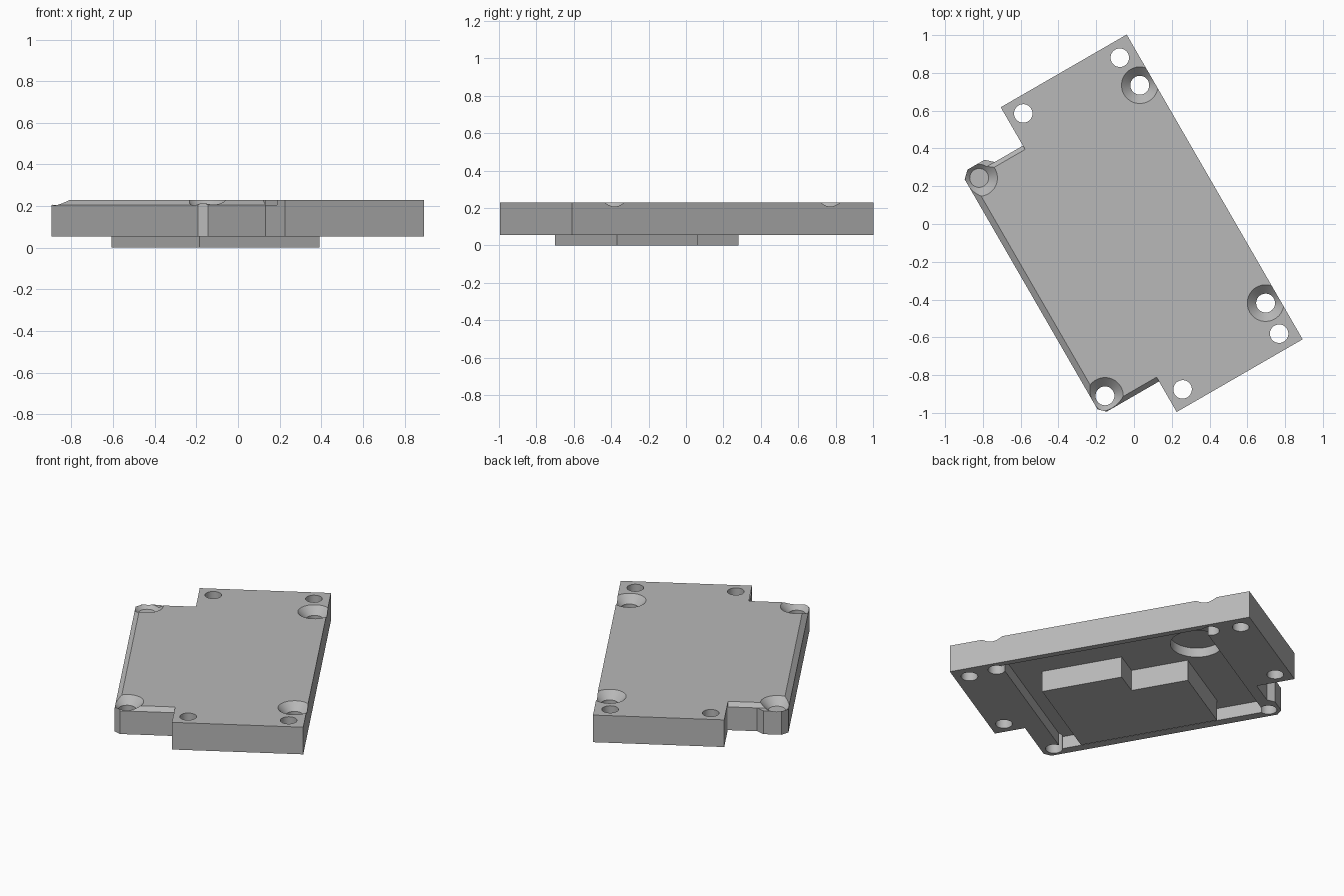
import bpy, bmesh
from math import sin, cos, pi, radians
from mathutils import Matrix

cube = bpy.data.objects.get("Cube")
if cube:
    bpy.data.objects.remove(cube, do_unlink=True)

BOTTOM, TOP, CEILING = 0.055, 0.23, 0.135
TURN = Matrix.Rotation(radians(30), 4, 'Z')

grey = bpy.data.materials.new("machined grey")
grey.use_nodes = True
colour = (0.48, 0.48, 0.48, 1)
grey.diffuse_color = colour
grey.node_tree.nodes["Principled BSDF"].inputs["Base Color"].default_value = colour


def solid(name, ring_a, ring_b):
    """Closed solid spanned between two matching rings of points."""
    bm = bmesh.new()
    a = [bm.verts.new(p) for p in ring_a]
    b = [bm.verts.new(p) for p in ring_b]
    n = len(a)
    bm.faces.new(a[::-1])
    bm.faces.new(b)
    for i in range(n):
        j = (i + 1) % n
        bm.faces.new((a[i], a[j], b[j], b[i]))
    bmesh.ops.recalc_face_normals(bm, faces=bm.faces)
    bmesh.ops.transform(bm, matrix=TURN, verts=bm.verts)
    mesh = bpy.data.meshes.new(name)
    bm.to_mesh(mesh)
    bm.free()
    mesh.materials.append(grey)
    obj = bpy.data.objects.new(name, mesh)
    bpy.context.collection.objects.link(obj)
    return obj


def prism(name, outline, z0, z1):
    return solid(name, [(u, v, z0) for u, v in outline], [(u, v, z1) for u, v in outline])


def cone(name, u, v, r0, z0, r1, z1, sides=40):
    def ring(r, z):
        return [(u + r * cos(2 * pi * i / sides), v + r * sin(2 * pi * i / sides), z)
                for i in range(sides)]
    return solid(name, ring(r0, z0), ring(r1, z1))


def cut(target, cutter):
    cutter.hide_render = True
    bpy.context.view_layer.objects.active = target
    mod = target.modifiers.new("cut", 'BOOLEAN')
    mod.operation, mod.solver, mod.object = 'DIFFERENCE', 'EXACT', cutter
    bpy.ops.object.modifier_apply(modifier=mod.name)
    bpy.data.objects.remove(cutter, do_unlink=True)


# Notched plate outline
plate = prism("cover_plate", [
    (0.468, -0.975), (0.468, 0.888), (-0.302, 0.888), (-0.302, 0.653),
    (-0.475, 0.653), (-0.515, 0.69), (-0.62, 0.69), (-0.658, 0.653),
    (-0.658, -0.753), (-0.622, -0.788), (-0.302, -0.788), (-0.302, -0.975)], BOTTOM, TOP)

# Bevelled rims along the narrow side and in the two notches
LIP = 0.205


def bevel_profile(inner, outer, far):
    return [(inner, TOP), (outer, LIP), (far, LIP), (far, 0.3), (inner, 0.3)]


side = bevel_profile(-0.627, -0.658, -0.8)
cut(plate, solid("side_bevel", [(u, -0.9, z) for u, z in side], [(u, 0.8, z) for u, z in side]))
for inner, outer, far in ((0.63, 0.653, 0.8), (-0.762, -0.788, -0.9)):
    end = bevel_profile(inner, outer, far)
    cut(plate, solid("end_bevel", [(-0.8, v, z) for v, z in end],
                     [(-0.302, v, z) for v, z in end]))

# Underside pocket and its round recess
cut(plate, prism("pocket", [(-0.602, -0.67), (0.43, -0.67), (0.43, 0.59), (-0.602, 0.59)],
                 -0.1, CEILING))
cut(plate, cone("round_recess", 0.15, 0.445, 0.155, 0.1, 0.155, 0.195, 64))

# Plain corner holes
for u in (-0.215, 0.375):
    for v in (-0.887, 0.8):
        cut(plate, cone("corner_hole", u, v, 0.049, -0.1, 0.049, 0.4))

# Countersunk screw holes
for u in (-0.588, 0.394):
    for v in (-0.711, 0.621):
        cut(plate, cone("screw_hole", u, v, 0.05, -0.1, 0.05, 0.4))
        cut(plate, cone("countersink", u, v, 0.05, 0.183, 0.117, 0.25))

# Stepped contact pad standing down from the pocket ceiling
pad = prism("contact_pad", [
    (-0.51, -0.515), (0.155, -0.515), (0.155, -0.02),
    (-0.012, -0.02), (-0.012, 0.33), (-0.51, 0.33)], 0, CEILING + 0.005)

for obj in (plate, pad):
    bpy.ops.object.select_all(action='DESELECT')
    obj.select_set(True)
    bpy.context.view_layer.objects.active = obj
    bpy.ops.object.shade_smooth_by_angle(angle=radians(25))
